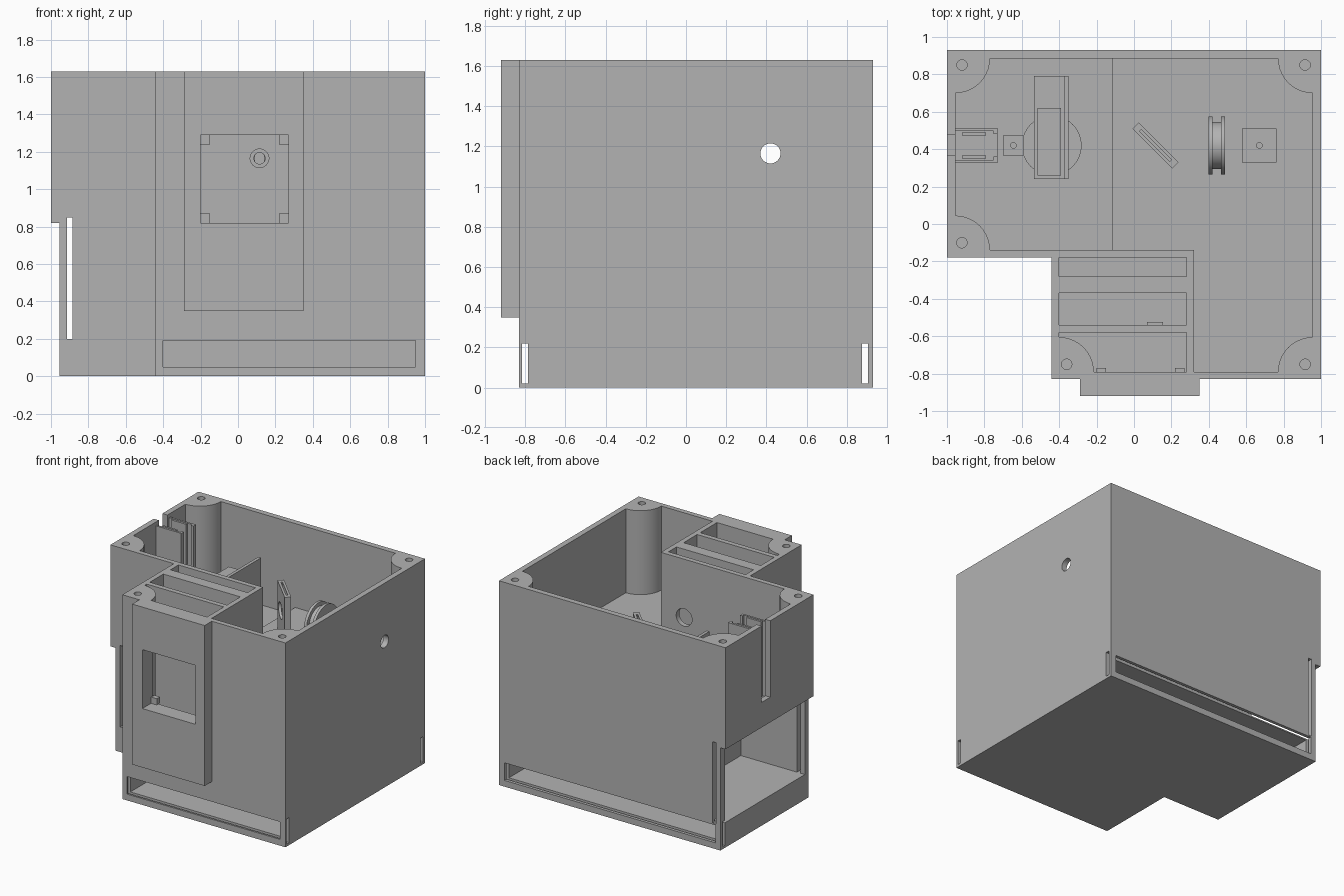
import bpy, bmesh
from math import sin, cos, pi, radians
from mathutils import Matrix, Vector

cube = bpy.data.objects.get("Cube")
if cube:
    bpy.data.objects.remove(cube, do_unlink=True)

grey = bpy.data.materials.new("printed_grey")
grey.use_nodes = True
colour = (0.45, 0.45, 0.45, 1)
grey.diffuse_color = colour
grey.node_tree.nodes["Principled BSDF"].inputs["Base Color"].default_value = colour

TOP, DECK, AXIS_Y, AXIS_Z = 1.63, 0.9, 0.42, 1.165


def finish(name, bm):
    bmesh.ops.recalc_face_normals(bm, faces=bm.faces)
    mesh = bpy.data.meshes.new(name)
    bm.to_mesh(mesh)
    bm.free()
    mesh.materials.append(grey)
    ob = bpy.data.objects.new(name, mesh)
    bpy.context.collection.objects.link(ob)
    return ob


def box(name, x, y, z, turn=0):
    """Box from three (low, high) ranges, turned about its own vertical axis."""
    bm = bmesh.new()
    mid = Vector([(a + b) / 2 for a, b in (x, y, z)])
    size = [b - a for a, b in (x, y, z)]
    bmesh.ops.create_cube(bm, size=1, matrix=Matrix.Translation(mid)
                          @ Matrix.Rotation(turn, 4, 'Z') @ Matrix.Diagonal((*size, 1)))
    return finish(name, bm)


def rod(name, centre, radius, length, axis='Z', sides=32):
    bm = bmesh.new()
    spin = {'X': Matrix.Rotation(pi / 2, 4, 'Y'), 'Y': Matrix.Rotation(pi / 2, 4, 'X'),
            'Z': Matrix()}[axis]
    bmesh.ops.create_cone(bm, cap_ends=True, segments=sides, radius1=radius, radius2=radius,
                          depth=length, matrix=Matrix.Translation(centre) @ spin)
    return finish(name, bm)


def prism(name, outline, z):
    bm = bmesh.new()
    face = bm.faces.new([bm.verts.new((px, py, z[0])) for px, py in outline])
    out = bmesh.ops.extrude_face_region(bm, geom=[face])
    verts = [v for v in out["geom"] if isinstance(v, bmesh.types.BMVert)]
    bmesh.ops.translate(bm, verts=verts, vec=(0, 0, z[1] - z[0]))
    return finish(name, bm)


def boss_arc(cx, cy, start, radius=0.185, steps=10):
    """Quarter arc round an inner corner, run clockwise."""
    angles = [radians(start - 90 * i / steps) for i in range(steps + 1)]
    return [(cx + radius * cos(a), cy + radius * sin(a)) for a in angles]


def combine(ob, other, operation='DIFFERENCE'):
    mod = ob.modifiers.new("cut", 'BOOLEAN')
    mod.operation, mod.solver, mod.object = operation, 'EXACT', other
    bpy.context.view_layer.objects.active = ob
    bpy.ops.object.modifier_apply(modifier=mod.name)
    bpy.data.objects.remove(other, do_unlink=True)


# Housing block with the raised front pad
housing = prism("housing", [(-1, -0.18), (-0.44, -0.18), (-0.44, -0.83), (1, -0.83),
                            (1, 0.93), (-1, 0.93)], (0, TOP))
combine(housing, box("pad", (-0.29, 0.35), (-0.92, -0.8), (0.35, TOP)), 'UNION')

# Main cavity with quarter round screw bosses in its corners
cavity = ([(0.32, -0.14), (0.32, -0.79)] + boss_arc(0.955, -0.79, 180)
          + boss_arc(0.955, 0.885, 270) + boss_arc(-0.955, 0.885, 360)
          + boss_arc(-0.955, -0.14, 90))
combine(housing, prism("cutter", cavity, (DECK, 2)))

# Front pocket with one boss, and two plain pockets behind it
pocket = [(0.28, -0.79), (0.28, -0.58), (-0.4, -0.58)] + boss_arc(-0.4, -0.79, 90)
combine(housing, prism("cutter", pocket, (0.4, 2)))

cuts = [
    ((-0.4, 0.28), (-0.54, -0.37), (0.4, 2)),         # middle pocket
    ((-0.4, 0.28), (-0.28, -0.18), (0.4, 2)),         # rear pocket
    ((-0.2, 0.27), (-1, -0.7), (0.82, 1.29)),         # display window
    ((-1.1, -0.955), (-1, 1), (-0.1, 0.82)),          # step under the right wall
    ((-0.93, -0.39), (-0.135, 0.88), (0.2, 0.85)),    # side bay
    ((-1.1, -0.9), (-0.135, 0.875), (0.2, 0.82)),     # side bay opening
    ((-0.915, -0.885), (-0.3, 1.1), (0.2, 0.85)),     # side door slit
    ((-0.91, 0.95), (-0.1, 1.1), (0.05, 0.19)),       # back slot
    ((-0.4, 0.95), (-1, -0.2), (0.05, 0.19)),         # front slot
    ((-1.1, 1.1), (0.875, 0.905), (0.02, 0.22)),      # back panel groove
    ((-0.6, 1.1), (-0.815, -0.785), (0.02, 0.22)),    # front panel groove
    ((-1.1, -0.9), (0.365, 0.475), (1.02, 2)),        # sample notch
]
for ranges in cuts:
    combine(housing, box("cutter", *ranges))

# Screw holes and light path holes
for x, y in ((-0.92, 0.85), (0.915, 0.85), (-0.92, -0.1), (-0.36, -0.75), (0.915, -0.75)):
    combine(housing, rod("cutter", (x, y, TOP), 0.028, 0.5, sides=20))
for y, radius in ((-0.56, 0.05), (-0.325, 0.03), (-0.16, 0.07)):
    combine(housing, rod("cutter", (0.115, y, AXIS_Z), radius, 0.11, 'Y'))
combine(housing, rod("cutter", (1, AXIS_Y, AXIS_Z), 0.05, 0.3, 'X'))

# Raised part of the deck
prism("raised_deck", [(-0.115, -0.15), (0.31, -0.15), (0.31, -0.8), (0.965, -0.8),
                      (0.965, 0.895), (-0.115, 0.895)], (DECK - 0.02, 0.96))

# Corner stops of the display window
for x in (-0.2, 0.22):
    for z in (0.82, 1.24):
        box("display_stop", (x, x + 0.05), (-0.81, -0.77), (z, z + 0.05))
box("pocket_clip", (0.07, 0.155), (-0.54, -0.525), (0.9, 1.0))


def bored(ob, radius=0.05):
    combine(ob, rod("cutter", (0, AXIS_Y, AXIS_Z), radius, 3, 'X'))
    return ob


# Sample holder: two jaws with inner guides
for side in (-1, 1):
    for name, offset, x in (("jaw", 0.085, (-0.96, -0.73)), ("guide", 0.062, (-0.92, -0.79))):
        y = AXIS_Y + side * offset
        box("sample_" + name, x, (y - 0.008, y + 0.008), (DECK - 0.01, 1.6))
    y = AXIS_Y + side * 0.076
    box("sample_end_lip", (-0.75, -0.73), (y - 0.016, y + 0.016), (DECK - 0.01, 1.6))
box("sample_floor", (-0.96, -0.73), (0.33, 0.51), (DECK - 0.01, 1.0))

# Small pinned stands
for x, half_x, half_y, base, top in ((-0.645, 0.055, 0.053, DECK, 1.08),
                                     (0.67, 0.093, 0.09, 0.95, 1.08)):
    stand = box("pinned_stand", (x - half_x, x + half_x),
                (AXIS_Y - half_y, AXIS_Y + half_y), (base - 0.01, top))
    combine(stand, rod("cutter", (x, AXIS_Y, top), 0.015, 0.2, sides=16))

# Turntable and filter carrier
rod("turntable", (-0.44, AXIS_Y, DECK + 0.015), 0.16, 0.05)
rod("turntable_hub", (-0.44, AXIS_Y, DECK + 0.04), 0.09, 0.08)
box("carrier_base", (-0.535, -0.35), (0.24, 0.79), (DECK + 0.03, DECK + 0.1))
bored(box("carrier_plate", (-0.375, -0.35), (0.24, 0.79), (DECK + 0.03, 1.33)))
bored(box("filter_block", (-0.515, -0.39), (0.26, 0.62), (DECK + 0.05, 1.28)))

# Diagonal mirror stand
mirror = box("mirror_stand", (-0.035, 0.265), (AXIS_Y - 0.024, AXIS_Y + 0.024),
             (0.95, 1.35), radians(-45))
bored(mirror, 0.06)
combine(mirror, box("cutter", (-0.0, 0.23), (AXIS_Y - 0.006, AXIS_Y + 0.006),
                    (1.05, 1.5), radians(-45)))

# Lens mount: grooved ring on a foot
for x in (0.408, 0.475):
    bored(rod("lens_flange", (x, AXIS_Y, AXIS_Z), 0.155, 0.022, 'X', 48))
bored(rod("lens_core", (0.441, AXIS_Y, AXIS_Z), 0.125, 0.06, 'X', 48))
box("lens_foot", (0.397, 0.486), (0.35, 0.49), (0.95, 1.04))

# Smooth only the round surfaces
bpy.ops.object.select_all(action='DESELECT')
for ob in bpy.context.collection.objects:
    if ob.type == 'MESH' and ob.data.materials and ob.data.materials[0] == grey:
        ob.select_set(True)
        bpy.context.view_layer.objects.active = ob
bpy.ops.object.shade_smooth_by_angle(angle=radians(30))
